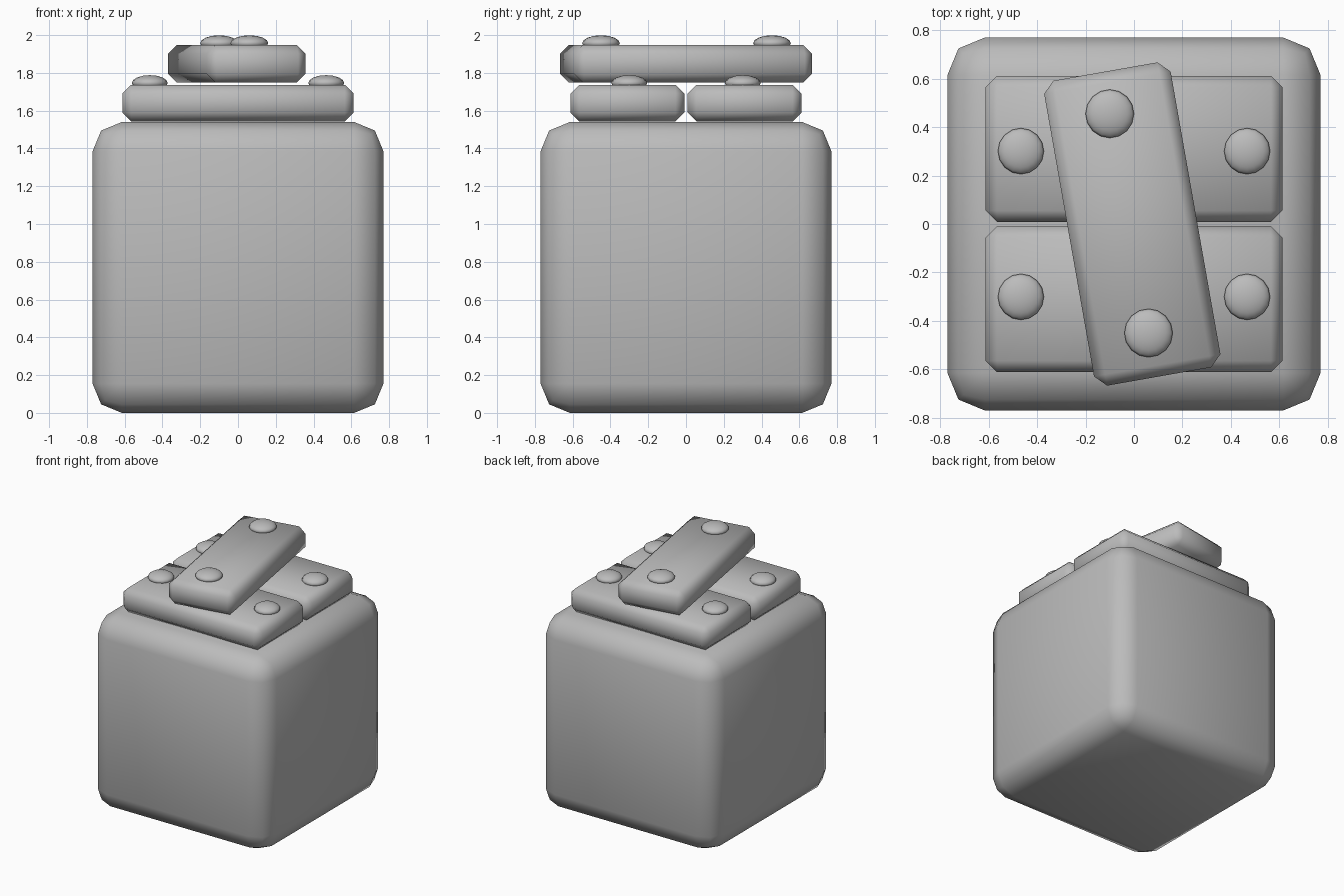
import bpy, math

if "Cube" in bpy.data.objects:
    bpy.data.objects.remove(bpy.data.objects["Cube"])

grey = bpy.data.materials.new("plain grey")
grey.diffuse_color = (0.5, 0.5, 0.5, 1)
grey.use_nodes = True
grey.node_tree.nodes["Principled BSDF"].inputs["Base Color"].default_value = grey.diffuse_color


def finish(name):
    ob = bpy.context.object
    ob.name = name
    ob.data.materials.append(grey)
    bpy.ops.object.shade_smooth()
    return ob


def box(name, loc, size, bevel, segments, turn=0):
    """Box with bevelled edges, turned about z in degrees."""
    bpy.ops.mesh.primitive_cube_add(size=1, location=loc)
    ob = bpy.context.object
    ob.scale = size
    bpy.ops.object.transform_apply(location=False, rotation=False, scale=True)
    ob.rotation_euler.z = math.radians(turn)
    mod = ob.modifiers.new("bevel", 'BEVEL')
    mod.width = bevel
    mod.segments = segments
    return finish(name)


def rivet(name, x, y, z, radius):
    """Flattened ball sunk halfway into a plank."""
    bpy.ops.mesh.primitive_uv_sphere_add(segments=16, ring_count=8, location=(x, y, z))
    bpy.context.object.scale = (radius, radius, 0.042)
    finish(name)


# Main block
box("block", (0, 0, 0.77), (1.54, 1.54, 1.54), 0.155, 2)

# Pair of lower planks with a rivet at each end
for y, side in ((-0.31, "front"), (0.31, "back")):
    box(side + "_plank", (0, y, 1.64), (1.225, 0.603, 0.194), 0.047, 1)
    for x, end in ((-0.467, "left"), (0.467, "right")):
        rivet(f"{side}_{end}_rivet", x, y * 0.97, 1.746, 0.095)

# Slanted plank on top with two rivets
box("top_plank", (-0.007, 0, 1.848), (0.53, 1.278, 0.2), 0.047, 1, 10)
rivet("top_back_rivet", -0.1, 0.455, 1.957, 0.1)
rivet("top_front_rivet", 0.06, -0.45, 1.957, 0.1)
